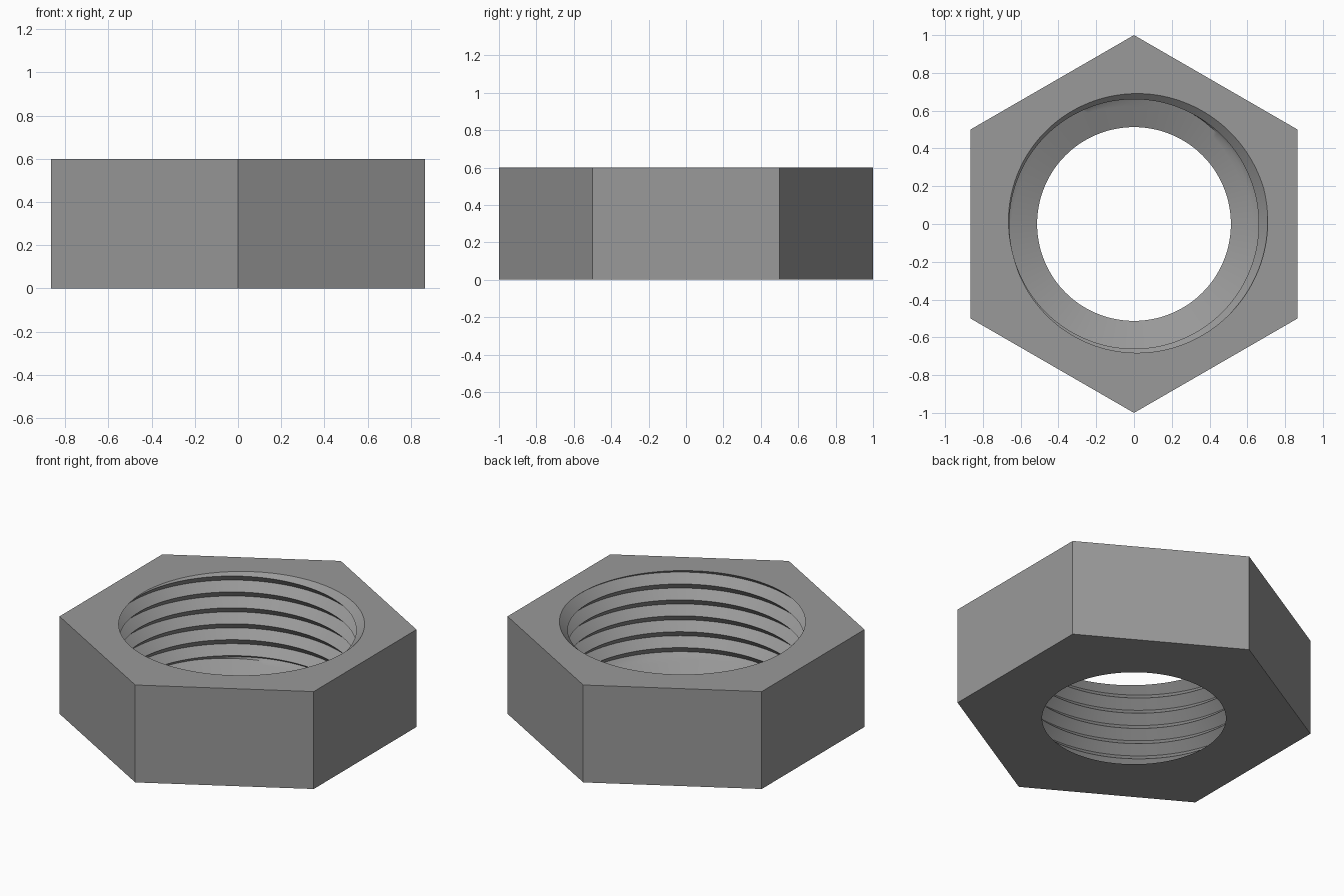
import bpy
import bmesh
from math import cos, sin, pi, radians

if "Cube" in bpy.data.objects:
    bpy.data.objects.remove(bpy.data.objects["Cube"], do_unlink=True)

HEIGHT = 0.6
CREST, ROOT = 0.66, 0.712      # thread radii
PITCH = 0.098
LIP = 0.513                    # narrow opening at the bottom
LIP_FLARE = 2.4                # radius gained per unit of height
START = radians(-165)          # where a crest meets the top face
COLUMNS = 144
KNOTS = 8                      # profile points per thread turn

steel = bpy.data.materials.new("steel_grey")
steel.use_nodes = True
grey = (0.32, 0.32, 0.32, 1)
steel.diffuse_color = grey
steel.node_tree.nodes["Principled BSDF"].inputs["Base Color"].default_value = grey


def hex_radius(angle):
    """Distance to the hexagon side, with corners on the y axis."""
    sixth = pi / 3
    return cos(sixth / 2) / cos((angle + sixth / 2) % sixth - sixth / 2)


def bore_radius(z, angle):
    """V-shaped right-hand thread, closed in by a cone at the bottom."""
    turn = (z - HEIGHT) / PITCH - (angle - START) / (2 * pi)
    thread = CREST + (ROOT - CREST) * 2 * abs(turn - round(turn))
    return min(thread, LIP + z * LIP_FLARE)


def section(angle):
    """Closed cross-section: outer side, then the bore from bottom to top."""
    outer = hex_radius(angle)
    points = [(outer, 0)]
    for k in range(-9 * KNOTS, 2 * KNOTS):
        z = HEIGHT + PITCH * (k / KNOTS + (angle - START) / (2 * pi))
        z = min(max(z, 0), HEIGHT)
        points.append((bore_radius(z, angle), z))
    points.append((outer, HEIGHT))
    return points


# Hexagonal nut body with threaded bore
bm = bmesh.new()
rings = []
for c in range(COLUMNS + 1):
    a = 2 * pi * c / COLUMNS
    rings.append([bm.verts.new((r * cos(a), r * sin(a), z)) for r, z in section(a)])
for left, right in zip(rings, rings[1:]):
    for i in range(len(left)):
        j = (i + 1) % len(left)
        bm.faces.new((left[i], left[j], right[j], right[i]))
bmesh.ops.remove_doubles(bm, verts=bm.verts, dist=0.0002)
bmesh.ops.dissolve_degenerate(bm, edges=bm.edges, dist=0.0001)
bmesh.ops.recalc_face_normals(bm, faces=bm.faces)

mesh = bpy.data.meshes.new("hex_nut")
bm.to_mesh(mesh)
bm.free()
mesh.materials.append(steel)
nut = bpy.data.objects.new("hex_nut", mesh)
bpy.context.collection.objects.link(nut)
bpy.context.view_layer.objects.active = nut
nut.select_set(True)
bpy.ops.object.shade_smooth_by_angle(angle=radians(30))
